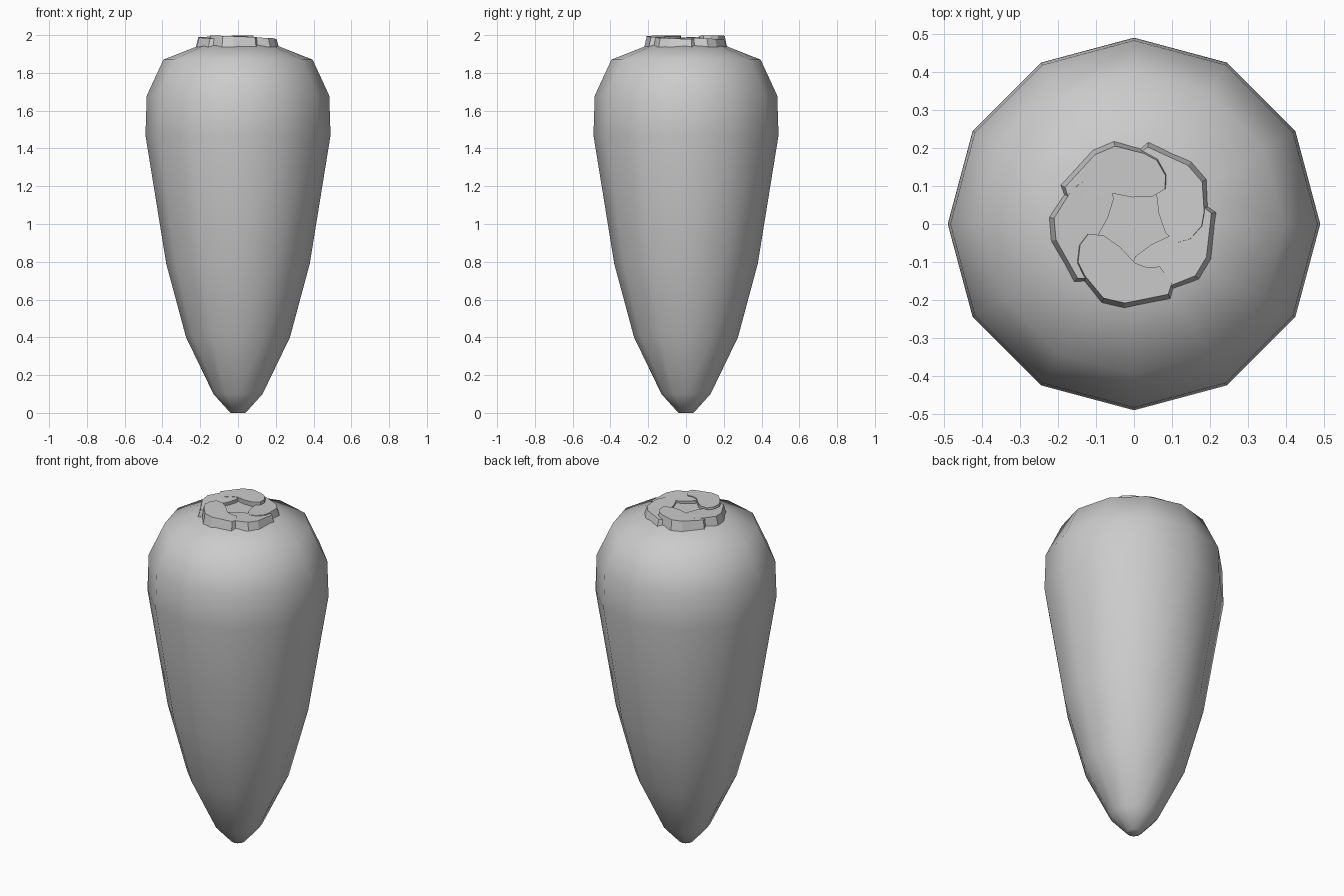
import bpy, bmesh
from math import sin, cos, radians, tau

cube = bpy.data.objects.get("Cube")
if cube:
    bpy.data.objects.remove(cube, do_unlink=True)

grey = bpy.data.materials.new("plain grey")
grey.use_nodes = True
colour = (0.6, 0.6, 0.6, 1)
grey.diffuse_color = colour
grey.node_tree.nodes["Principled BSDF"].inputs["Base Color"].default_value = colour


def finish(bm, name, angle):
    """Turn a bmesh into a shaded, coloured object."""
    bmesh.ops.recalc_face_normals(bm, faces=bm.faces)
    mesh = bpy.data.meshes.new(name)
    bm.to_mesh(mesh)
    bm.free()
    mesh.materials.append(grey)
    ob = bpy.data.objects.new(name, mesh)
    bpy.context.collection.objects.link(ob)
    bpy.ops.object.select_all(action='DESELECT')
    ob.select_set(True)
    bpy.context.view_layer.objects.active = ob
    bpy.ops.object.shade_smooth_by_angle(angle=radians(angle))
    return ob


def loft(bm, rings):
    """Skin a list of equal-length point rings and cap both ends."""
    loops = [[bm.verts.new(p) for p in ring] for ring in rings]
    for a, b in zip(loops, loops[1:]):
        for i in range(len(a)):
            j = (i + 1) % len(a)
            bm.faces.new((a[i], a[j], b[j], b[i]))
    bm.faces.new(loops[0][::-1])
    bm.faces.new(loops[-1])


# Tapered twelve-sided body: (radius, height)
SIDES = 12
profile = [(0.04, 0), (0.13, 0.1), (0.275, 0.4), (0.38, 0.79), (0.49, 1.47),
           (0.483, 1.68), (0.395, 1.87), (0.2, 1.947)]
bm = bmesh.new()
loft(bm, [[(r * cos(tau * i / SIDES), r * sin(tau * i / SIDES), z)
           for i in range(SIDES)] for r, z in profile])
finish(bm, "bud_body", 60)

# Flat heart between the petals
bm = bmesh.new()
loft(bm, [[(0.13 * cos(tau * i / 10), 0.13 * sin(tau * i / 10), z)
           for i in range(10)] for z in (1.93, 1.968)])
finish(bm, "bud_heart", 20)

# Five curled petals overlapping in a pinwheel: outline of the front one
outline = [(0.1, -0.155), (0.09, -0.185), (-0.024, -0.208), (-0.08, -0.195),
           (-0.13, -0.135), (-0.147, -0.1), (-0.142, -0.055), (-0.12, -0.026),
           (-0.08, -0.03), (-0.037, -0.06), (0.003, -0.103), (0.034, -0.114),
           (0.068, -0.112)]
names = ["front", "left", "back_left", "back_right", "right"]
tops = [1.993, 1.982, 1.979, 1.993, 1.986]
for k, (name, top) in enumerate(zip(names, tops)):
    turn = tau * k / 5
    c, s = cos(turn), sin(turn)

    def place(x, y, z):
        return (x * c - y * s, x * s + y * c, z)

    bm = bmesh.new()
    loft(bm, [[place(x * 1.06, y * 1.06, 1.938) for x, y in outline],
              [place(x, y, top - 0.04 * x) for x, y in outline]])
    finish(bm, name + "_petal", 20)
